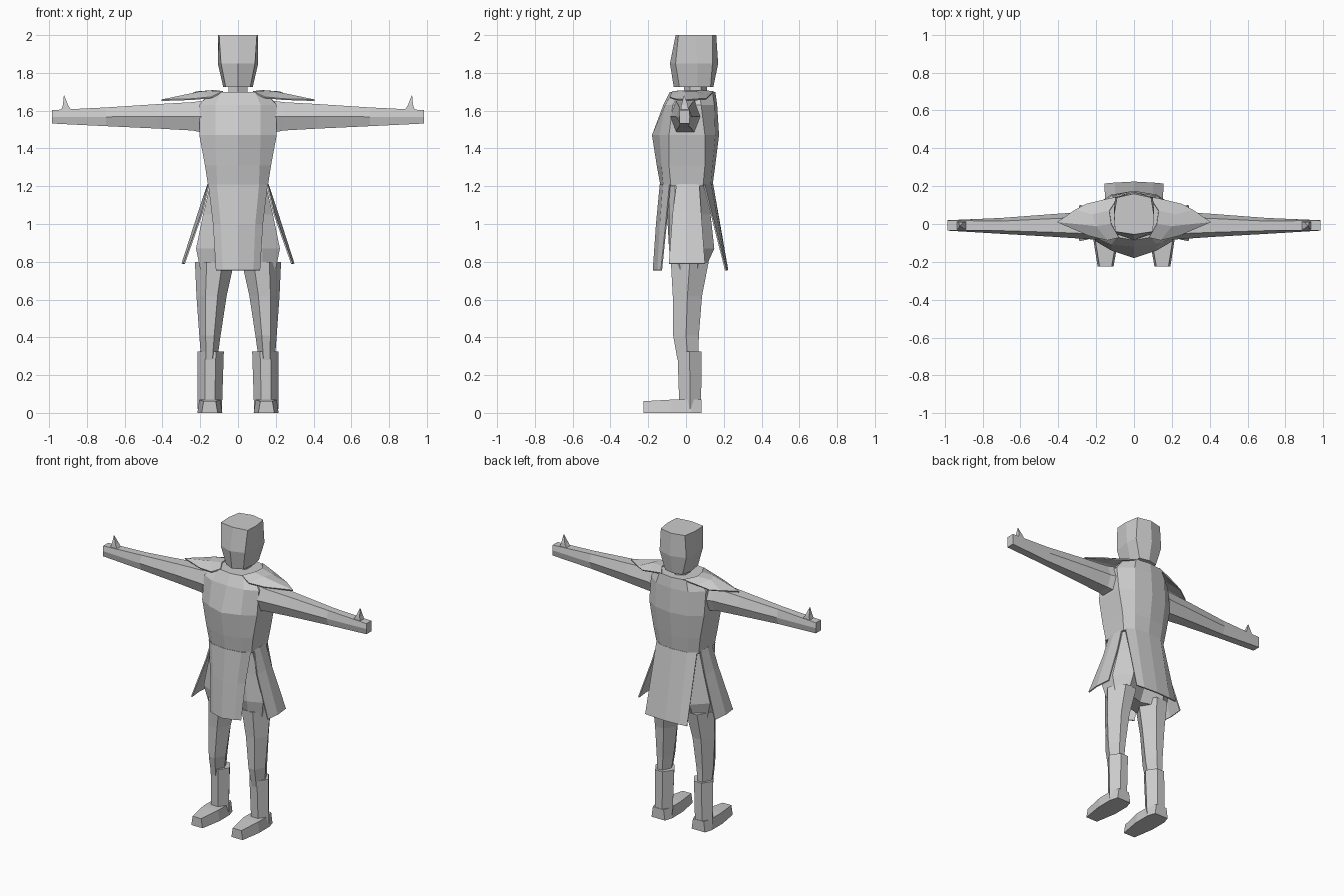
import bpy, bmesh

grey = bpy.data.materials.new("plain grey")
grey.diffuse_color = (0.6, 0.6, 0.6, 1)


def finish(name, bm, mirror=False):
    bmesh.ops.recalc_face_normals(bm, faces=bm.faces)
    me = bpy.data.meshes.new(name)
    bm.to_mesh(me)
    bm.free()
    me.materials.append(grey)
    ob = bpy.data.objects.new(name, me)
    bpy.context.collection.objects.link(ob)
    if mirror:
        ob.modifiers.new("mirror", 'MIRROR').use_mirror_merge = False
    return ob


def loft(name, rings, mirror=False):
    """Skin closed rings of 3D points and cap both ends."""
    bm = bmesh.new()
    vs = [[bm.verts.new(p) for p in r] for r in rings]
    n = len(vs[0])
    for a, b in zip(vs, vs[1:]):
        for i in range(n):
            j = (i + 1) % n
            bm.faces.new((a[i], a[j], b[j], b[i]))
    bm.faces.new(vs[0])
    bm.faces.new(vs[-1])
    return finish(name, bm, mirror)


def sym(z, half):
    """Whole ring from a half outline running front centre to back centre."""
    return [(x, y, z) for x, y in half] + [(-x, y, z) for x, y in half[-2:0:-1]]


def hexagon(z, x0, x1, y0, y1, cut=0.3):
    """Six sided leg section, pointed at the inner and outer sides."""
    d, m = (x1 - x0) * cut, (y0 + y1) / 2
    return [(x0, m, z), (x0 + d, y0, z), (x1 - d, y0, z),
            (x1, m, z), (x1 - d, y1, z), (x0 + d, y1, z)]


def sheet(name, rows, mirror=False, thick=0.008):
    """Thin panel from rows of points."""
    bm = bmesh.new()
    vs = [[bm.verts.new(p) for p in r] for r in rows]
    for a, b in zip(vs, vs[1:]):
        for i in range(len(a) - 1):
            bm.faces.new((a[i], a[i + 1], b[i + 1], b[i]))
    ob = finish(name, bm, mirror)
    s = ob.modifiers.new("thickness", 'SOLIDIFY')
    s.thickness, s.offset = thick, 0
    return ob


# Head and neck
loft("head", [
    sym(1.725, [(0, -0.065), (0.065, -0.035), (0.078, 0.06), (0.065, 0.13), (0, 0.145)]),
    sym(1.85, [(0, -0.085), (0.09, -0.055), (0.107, 0.06), (0.1, 0.14), (0, 0.17)]),
    sym(2.0, [(0, -0.055), (0.1, -0.04), (0.105, 0.05), (0.09, 0.14), (0, 0.16)])])
loft("neck", [
    sym(z, [(0, -0.01), (0.05, 0.02), (0.05, 0.08), (0, 0.11)]) for z in (1.68, 1.74)])

# Coat body, chest to waist
loft("coat_body", [
    sym(1.20, [(0, -0.135), (0.11, -0.12), (0.158, -0.08), (0.158, 0.09), (0.1, 0.13), (0, 0.14)]),
    sym(1.31, [(0, -0.155), (0.115, -0.13), (0.175, -0.09), (0.175, 0.1), (0.11, 0.14), (0, 0.155)]),
    sym(1.47, [(0, -0.18), (0.12, -0.14), (0.205, -0.09), (0.205, 0.1), (0.12, 0.155), (0, 0.175)]),
    sym(1.63, [(0, -0.12), (0.12, -0.11), (0.205, -0.07), (0.205, 0.08), (0.12, 0.15), (0, 0.165)]),
    sym(1.70, [(0, -0.085), (0.09, -0.07), (0.14, -0.03), (0.15, 0.07), (0.1, 0.14), (0, 0.155)])])

# Pointed collar cape lying over the shoulders
sheet("shoulder_cape", [
    [(0.08, -0.07, 1.70), (0.12, 0, 1.705), (0.13, 0.07, 1.705), (0.08, 0.145, 1.70)],
    [(0.14, -0.085, 1.67), (0.2, -0.01, 1.698), (0.22, 0.05, 1.698), (0.17, 0.125, 1.68)],
    [(0.24, -0.06, 1.66), (0.405, 0.01, 1.655), (0.31, 0.075, 1.66), (0.25, 0.105, 1.66)]], True)

# Arms, hands and thumb spikes
arm = []
for x, y0, y1, z0, z1 in [(0.17, -0.085, 0.085, 1.48, 1.655), (0.24, -0.08, 0.065, 1.495, 1.645),
                          (0.42, -0.068, 0.053, 1.505, 1.635), (0.7, -0.052, 0.032, 1.518, 1.617),
                          (0.985, -0.035, 0.02, 1.532, 1.603)]:
    ym, zm, c = (y0 + y1) / 2, (z0 + z1) / 2, (y1 - y0) * 0.3
    if x > 0.9:
        c = (y1 - y0) * 0.48
    arm.append([(x, y0, zm), (x, ym - c, z0), (x, ym + c, z0),
                (x, y1, zm), (x, ym + c, z1), (x, ym - c, z1)])
loft("arm", arm, True)
loft("thumb", [
    [(0.875, -0.03, 1.59), (0.94, -0.03, 1.59), (0.94, 0.015, 1.59), (0.875, 0.015, 1.59)],
    [(0.9, -0.025, 1.63), (0.927, -0.025, 1.63), (0.927, 0.01, 1.63), (0.9, 0.01, 1.63)],
    [(0.919, -0.011, 1.68), (0.922, -0.011, 1.68), (0.922, -0.008, 1.68), (0.919, -0.008, 1.68)]], True)

# Coat tails: front, back and two side panels split apart below the waist
sheet("front_coat_tail", [
    [(-0.155, -0.085, 1.21), (-0.11, -0.12, 1.21), (0, -0.135, 1.21), (0.11, -0.12, 1.21), (0.155, -0.085, 1.21)],
    [(-0.13, -0.105, 1.0), (-0.09, -0.135, 1.0), (0, -0.155, 1.0), (0.09, -0.135, 1.0), (0.13, -0.105, 1.0)],
    [(-0.115, -0.13, 0.755), (-0.08, -0.148, 0.755), (0, -0.172, 0.755), (0.08, -0.148, 0.755), (0.115, -0.13, 0.755)]])
sheet("back_coat_tail", [
    [(-0.15, 0.095, 1.21), (-0.1, 0.13, 1.21), (0, 0.14, 1.21), (0.1, 0.13, 1.21), (0.15, 0.095, 1.21)],
    [(-0.155, 0.21, 0.755), (-0.1, 0.215, 0.755), (0, 0.22, 0.755), (0.1, 0.215, 0.755), (0.155, 0.21, 0.755)]])
sheet("side_coat_tail", [
    [(0.155, -0.05, 1.21), (0.158, 0, 1.21), (0.155, 0.07, 1.21)],
    [(0.19, -0.07, 1.06), (0.205, 0, 1.07), (0.195, 0.08, 1.06)],
    [(0.285, -0.09, 0.79), (0.295, 0, 0.79), (0.285, 0.1, 0.79)]], True)

# Hips under the coat, then legs, boots and feet
loft("hips", [
    sym(0.76, [(0, -0.04), (0.13, -0.075), (0.2, -0.03), (0.2, 0.06), (0.13, 0.1), (0, 0.06)]),
    sym(0.87, [(0, -0.09), (0.13, -0.09), (0.222, -0.05), (0.222, 0.06), (0.13, 0.15), (0, 0.11)]),
    sym(1.05, [(0, -0.1), (0.12, -0.09), (0.185, -0.05), (0.185, 0.07), (0.1, 0.13), (0, 0.12)]),
    sym(1.22, [(0, -0.1), (0.11, -0.09), (0.145, -0.06), (0.145, 0.07), (0.09, 0.11), (0, 0.12)])])
loft("leg", [
    hexagon(0.28, 0.11, 0.195, -0.045, 0.065), hexagon(0.41, 0.092, 0.205, -0.068, 0.068),
    hexagon(0.62, 0.06, 0.22, -0.07, 0.085), hexagon(0.80, 0.02, 0.228, -0.08, 0.12)], True)
loft("boot", [
    hexagon(0.02, 0.085, 0.215, -0.035, 0.08), hexagon(0.325, 0.075, 0.215, -0.045, 0.082)], True)
loft("foot", [
    [(x0, y, 0), (x1, y, 0), (x1 - 0.01, y, z), (x0 + 0.01, y, z)] for x0, x1, y, z in
    [(0.108, 0.192, -0.225, 0.062), (0.083, 0.215, -0.08, 0.07),
     (0.083, 0.215, 0.03, 0.07), (0.1, 0.2, 0.083, 0.07)]], True)
